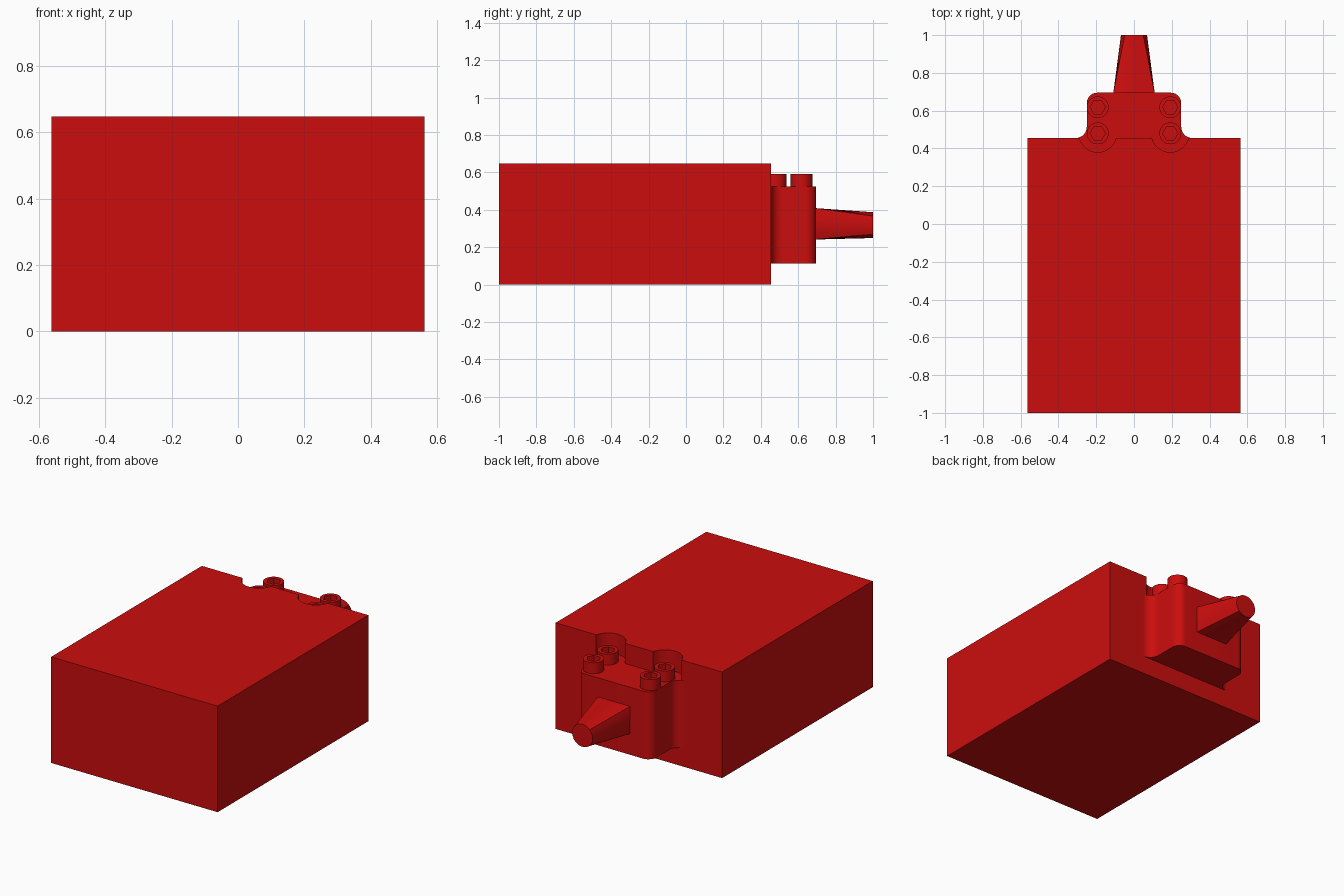
import bpy, bmesh
from math import pi, sin, cos, tan, atan2

if "Cube" in bpy.data.objects:
    bpy.data.objects.remove(bpy.data.objects["Cube"])

red = bpy.data.materials.new("red paint")
red.use_nodes = True
colour = (0.6, 0.004, 0.004, 1)
red.diffuse_color = colour
red.node_tree.nodes["Principled BSDF"].inputs["Base Color"].default_value = colour


def loft(name, start, end):
    """Closed solid between two matching rings of points."""
    bm = bmesh.new()
    a = [bm.verts.new(p) for p in start]
    b = [bm.verts.new(p) for p in end]
    n = len(a)
    bm.faces.new(a)
    bm.faces.new(b)
    for i in range(n):
        j = (i + 1) % n
        bm.faces.new((a[i], a[j], b[j], b[i]))
    bmesh.ops.recalc_face_normals(bm, faces=bm.faces)
    mesh = bpy.data.meshes.new(name)
    bm.to_mesh(mesh)
    bm.free()
    obj = bpy.data.objects.new(name, mesh)
    bpy.context.collection.objects.link(obj)
    mesh.materials.append(red)
    return obj


def prism(name, outline, z0, z1):
    return loft(name, [(x, y, z0) for x, y in outline], [(x, y, z1) for x, y in outline])


def arc(cx, cy, r, a0, a1, steps):
    angles = [a0 + (a1 - a0) * i / steps for i in range(steps + 1)]
    return [(cx + r * cos(a), cy + r * sin(a)) for a in angles]


def circle(cx, cy, r, n):
    return arc(cx, cy, r, 0, 2 * pi, n)[:-1]


def cut(obj, cutter):
    """Subtract the cutter, then remove it."""
    cutter.hide_render = True
    mod = obj.modifiers.new("cut", "BOOLEAN")
    mod.operation = "DIFFERENCE"
    mod.solver = "EXACT"
    mod.object = cutter
    bpy.context.view_layer.objects.active = obj
    bpy.ops.object.modifier_apply(modifier=mod.name)
    bpy.data.objects.remove(cutter)


def smooth(obj, angle=0.6):
    bpy.ops.object.select_all(action="DESELECT")
    obj.select_set(True)
    bpy.context.view_layer.objects.active = obj
    bpy.ops.object.shade_smooth_by_angle(angle=angle)


HALF, BACK, TOP = 0.5625, 0.455, 0.648
LEDGE = 0.525
BOLT_X, BOLT_Y = 0.192, (0.48, 0.618)

# Main block with two round pockets in its back top edge
body = prism("body", [(-HALF, -1), (HALF, -1), (HALF, BACK), (-HALF, BACK)], 0, TOP)
for side in (-1, 1):
    cut(body, prism("pocket_cutter", circle(side * BOLT_X, BOLT_Y[0], 0.1, 48), LEDGE, 0.8))
smooth(body)

# Mounting bracket: rounded outer corners, flared where it meets the block
right = arc(0.31, 0.515, 0.06, -pi / 2, -pi, 10) + arc(0.195, 0.64, 0.055, 0, pi / 2, 10)
left = [(-x, y) for x, y in reversed(right)]
bracket = prism("bracket", right + left, 0.113, LEDGE)
smooth(bracket)

# Socket-head bolts
for label, side in (("right", -1), ("left", 1)):
    for place, y in zip(("inner", "outer"), BOLT_Y):
        bolt = prism(f"bolt_{label}_{place}", circle(side * BOLT_X, y, 0.058, 32), LEDGE - 0.005, 0.592)
        cut(bolt, prism("socket_cutter", circle(side * BOLT_X, y, 0.04, 6), 0.55, 0.7))
        smooth(bolt)

# Tapered spout: rectangular at the bracket, round at the tip
W, H, N = 0.11, 0.084, 12
corner = atan2(H, W)
base, tip = [], []
for q, (a0, a1) in enumerate(((-corner, corner), (corner, pi - corner),
                              (pi - corner, pi + corner), (pi + corner, 2 * pi - corner))):
    for i in range(N):
        a = a0 + (a1 - a0) * i / N
        if q % 2 == 0:
            s = 1 if q == 0 else -1
            x, z = s * W, s * W * tan(a)
        else:
            s = 1 if q == 1 else -1
            x, z = s * H / tan(a), s * H
        round_a = -pi / 4 + (q + i / N) * pi / 2
        base.append((x, 0.69, 0.325 + z))
        tip.append((0.069 * cos(round_a), 1.0, 0.318 + 0.069 * sin(round_a)))
smooth(loft("spout", base, tip))
